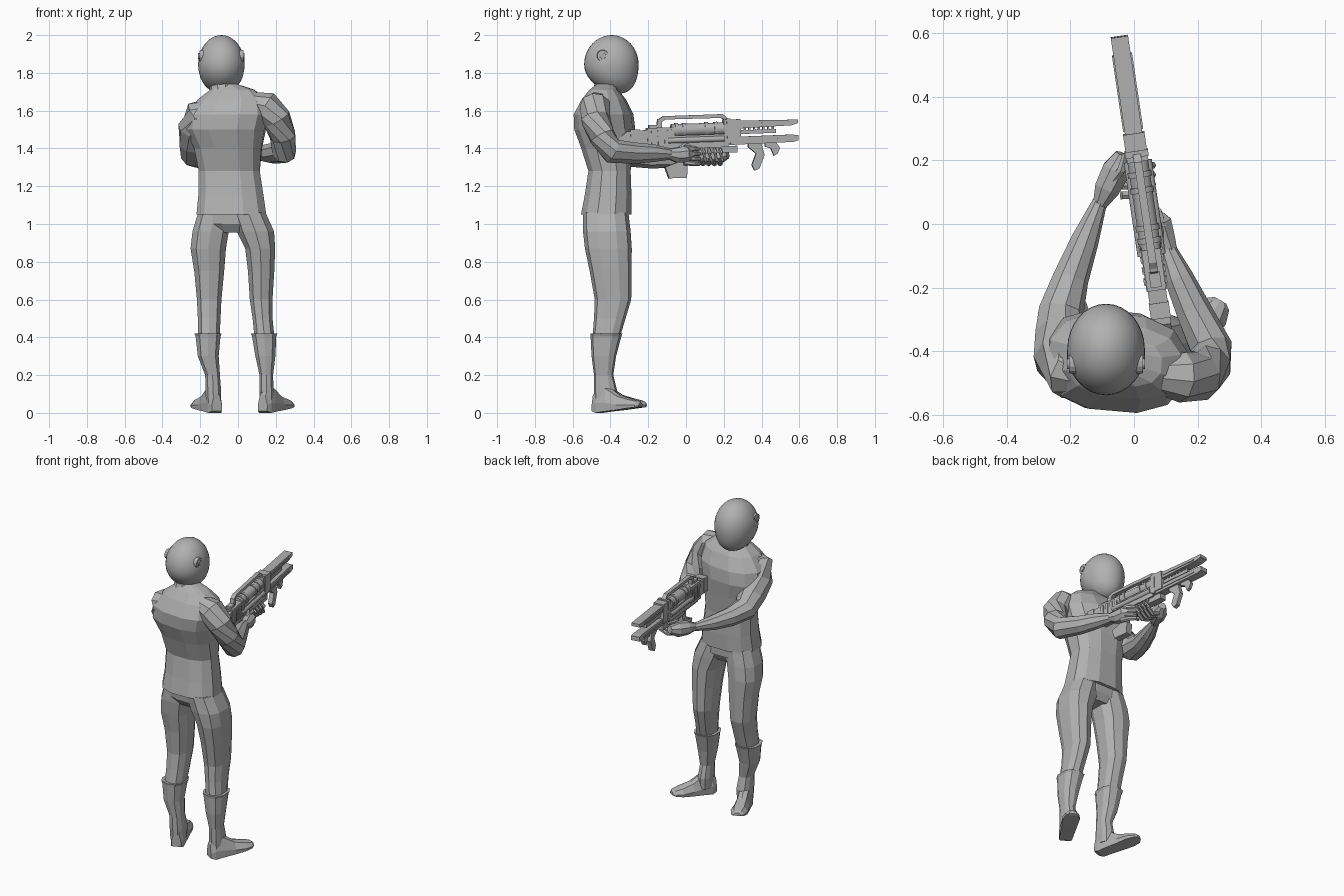
import bpy, bmesh, math
from mathutils import Vector, Matrix

cube = bpy.data.objects.get("Cube")
if cube:
    bpy.data.objects.remove(cube, do_unlink=True)

grey = bpy.data.materials.new("plain_grey")
grey.use_nodes = True
grey.diffuse_color = (0.44, 0.44, 0.44, 1)
grey.node_tree.nodes["Principled BSDF"].inputs["Base Color"].default_value = (0.44, 0.44, 0.44, 1)


def finish(name, bm, smooth=None, matrix=None):
    """Turn a bmesh into a named object."""
    bmesh.ops.recalc_face_normals(bm, faces=bm.faces)
    mesh = bpy.data.meshes.new(name)
    bm.to_mesh(mesh)
    bm.free()
    mesh.materials.append(grey)
    obj = bpy.data.objects.new(name, mesh)
    bpy.context.collection.objects.link(obj)
    if matrix:
        obj.matrix_world = matrix
    if smooth:
        bpy.ops.object.select_all(action='DESELECT')
        obj.select_set(True)
        bpy.context.view_layer.objects.active = obj
        bpy.ops.object.shade_smooth_by_angle(angle=math.radians(smooth))
    return obj


def loft(name, rings, smooth=None, matrix=None):
    """Skin a list of point rings and cap both ends."""
    bm = bmesh.new()
    loops = [[bm.verts.new(p) for p in ring] for ring in rings]
    for a, b in zip(loops, loops[1:]):
        for i in range(len(a)):
            j = (i + 1) % len(a)
            bm.faces.new((a[i], a[j], b[j], b[i]))
    bm.faces.new(loops[0])
    bm.faces.new(loops[-1])
    return finish(name, bm, smooth, matrix)


def level_ring(z, x0, x1, y0, y1, n=12, yaw=0, power=0.8):
    """Rounded horizontal cross-section from its extents."""
    c = Vector(((x0 + x1) / 2, (y0 + y1) / 2, z))
    turn = Matrix.Rotation(math.radians(yaw), 3, 'Z')
    pts = []
    for i in range(n):
        a = 2 * math.pi * (i + 0.5) / n
        x, y = (math.copysign(abs(f) ** power, f) for f in (math.cos(a), math.sin(a)))
        pts.append(c + turn @ Vector((x * (x1 - x0) / 2, y * (y1 - y0) / 2, 0)))
    return pts


def tube(name, path, radii, n=8, smooth=None, matrix=None):
    """Tapered limb along a path."""
    path = [Vector(p) for p in path]
    rings = []
    for k, p in enumerate(path):
        t = path[min(k + 1, len(path) - 1)] - path[max(k - 1, 0)]
        q = t.to_track_quat('Z', 'Y')
        ring = []
        for i in range(n):
            a = 2 * math.pi * (i + 0.5) / n
            ring.append(p + q @ Vector((math.cos(a), math.sin(a), 0)) * radii[k])
        rings.append(ring)
    return loft(name, rings, smooth, matrix)


# Torso, with the shoulders turned slightly
loft("jacket", [level_ring(*r[:5], yaw=r[5]) for r in (
    (1.05, -.225, .155, -.56, -.285, 0),
    (1.15, -.215, .14, -.54, -.285, 0),
    (1.28, -.213, .12, -.52, -.29, 0),
    (1.40, -.235, .13, -.555, -.28, -3),
    (1.50, -.285, .15, -.59, -.27, -5),
    (1.58, -.275, .17, -.593, -.28, -5),
    (1.66, -.215, .15, -.55, -.32, -5),
    (1.71, -.15, .09, -.51, -.36, -5),
    (1.74, -.135, .0, -.475, -.375, 0))])
tube("neck", [(-.08, -.435, 1.66), (-.087, -.41, 1.78)], [.075, .06], 10)
loft("pelvis", [level_ring(*r) for r in (
    (1.08, -.2, .135, -.53, -.305),
    (1.0, -.2, .15, -.525, -.305),
    (.955, -.14, .07, -.49, -.33))])

# Legs, boots and feet
LEG_Y = ((1.06, -.545, -.305), (.96, -.545, -.293), (.87, -.535, -.287), (.75, -.51, -.288),
         (.6, -.483, -.29), (.5, -.487, -.32), (.4, -.495, -.35))
BOOT_Y = ((.42, -.507, -.337), (.405, -.505, -.342), (.3, -.5, -.37),
          (.2, -.487, -.385), (.12, -.488, -.365), (.05, -.485, -.37))
# each: trouser extents, boot extents, forward shift of trouser back, heel, toe
LEGS = {
    "left": (((-.04, .15), (-.01, .195), (.035, .2), (.05, .195), (.06, .185), (.075, .185), (.085, .195)),
             ((.065, .212), (.072, .205), (.09, .2), (.112, .187), (.112, .19), (.115, .19)),
             0, (.13, -.485), (.272, -.24)),
    "right": (((-.215, -.03), (-.245, -.045), (-.255, -.06), (-.235, -.07), (-.22, -.085), (-.215, -.09), (-.215, -.095)),
              ((-.235, -.083), (-.227, -.09), (-.215, -.1), (-.175, -.094), (-.175, -.088), (-.17, -.09)),
              .035, (-.112, -.48), (-.22, -.215)),
}
for side, (thigh, boot, back, heel, toe) in LEGS.items():
    trouser = []
    for (z, a, b), x in zip(LEG_Y, thigh):
        trouser.append(level_ring(z, *x, a + back * min(1, (z - .4) / .4), b, n=10))
    loft(side + "_trouser_leg", trouser)
    loft(side + "_boot", [level_ring(z, *x, a, b, n=10) for (z, a, b), x in zip(BOOT_Y, boot)])
    heel, toe = Vector((*heel, 0)), Vector((*toe, 0))
    across = (toe - heel).normalized().cross(Vector((0, 0, 1)))
    sections = []
    for s, w, low, high in ((0, .028, .01, .1), (.1, .038, 0, .15), (.3, .042, .008, .14),
                            (.55, .045, .015, .095), (.8, .05, .025, .075), (.95, .038, .03, .065), (1, .02, .035, .055)):
        p = heel.lerp(toe, s)
        outline = ((-1, 0), (1, 0), (1.05, .35), (.6, .9), (0, 1), (-.6, .9), (-1.05, .35))
        sections.append([p + across * w * u + Vector((0, 0, low + (high - low) * v)) for u, v in outline])
    loft(side + "_foot", sections)

# Arms
tube("left_arm", [(.08, -.475, 1.64), (.145, -.48, 1.625), (.205, -.48, 1.555), (.238, -.445, 1.465),
                  (.242, -.39, 1.385), (.185, -.27, 1.375), (.14, -.17, 1.375), (.105, -.08, 1.37)],
     [.06, .082, .078, .07, .068, .057, .047, .029], 9)
tube("right_arm", [(-.14, -.475, 1.6), (-.2, -.47, 1.58), (-.23, -.42, 1.51), (-.23, -.355, 1.435),
                   (-.232, -.28, 1.37), (-.2, -.17, 1.35), (-.155, -.05, 1.345), (-.108, .07, 1.35)],
     [.06, .085, .088, .085, .073, .058, .045, .024], 9)

# Hands holding the rifle
tube("left_palm", [(.112, -.09, 1.37), (.092, -.05, 1.365), (.075, 0, 1.37), (.06, .03, 1.37)],
     [.028, .042, .048, .03], 8)
tube("right_palm", [(-.108, .06, 1.35), (-.085, .11, 1.355), (-.055, .17, 1.36), (-.035, .22, 1.37)],
     [.024, .043, .048, .025], 8)
for i in range(4):
    z = 1.325 + .026 * i
    tube(f"left_finger_{i + 1}", [(.09, -.01, z), (.075, .04, z - .005), (.045, .07, z - .005), (.015, .06, z)],
         [.014, .014, .012, .009], 6)
    y = .09 + .03 * i
    tube(f"right_finger_{i + 1}", [(-.04, y, 1.335), (.01, y, 1.318), (.05, y + .01, 1.34), (.058, y + .005, 1.375), (.045, y, 1.4)],
         [.014, .013, .013, .012, .008], 6)
tube("left_thumb", [(.09, -.04, 1.39), (.07, 0, 1.42), (.055, .04, 1.42)], [.015, .013, .009], 6)
tube("right_thumb", [(-.07, .13, 1.38), (-.04, .17, 1.405), (-.028, .22, 1.41)], [.016, .014, .01], 6)

# Helmet: rounded shell with a raised back and a forward chin
bm = bmesh.new()
bmesh.ops.create_uvsphere(bm, u_segments=32, v_segments=20, radius=1)
for v in bm.verts:
    x, y, z = v.co
    grow = 1.0 if y + .25 * z > -.1 else 1.03
    low = max(0, -z)
    v.co = (x * .122 * grow, y * .142 * grow + .035 * low ** 2, z * .155)
finish("helmet", bm, 40, Matrix.Translation((-.088, -.393, 1.845)))
for side, s in (("left", 1), ("right", -1)):
    hub = Vector((-.088, -.44, 1.89))
    for part, r, a, b in (("ear_disc", .034, .09, .116), ("ear_cap", .018, .1, .123)):
        tube(f"{side}_{part}", [hub + Vector((s * a, 0, 0)), hub + Vector((s * b, 0, 0))], [r, r * .9], 12)

# Rifle, built along its own axis then aimed
AIM = Matrix.Translation((.041, 0, 1.47)) @ Matrix.Rotation(math.radians(8.4), 4, 'Z') @ Matrix.Rotation(math.radians(2), 4, 'X')


def plate(name, outline, width, x=0):
    """Side outline (y, z) given thickness across the rifle."""
    loft(name, [[(x + s * width / 2, y, z) for y, z in outline] for s in (-1, 1)], None, AIM)


def block(name, y0, y1, z0, z1, width, x=0):
    plate(name, ((y0, z0), (y1, z0), (y1, z1), (y0, z1)), width, x)


def barrel(name, y0, y1, z, r, x=0):
    tube(name, [(x, y0, z), (x, y1, z)], [r, r], 12, smooth=35, matrix=AIM)


plate("stock", ((-.375, -.015), (-.35, -.045), (-.2, -.06), (-.2, .035), (-.32, .03)), .058)
block("stock_pad", -.3, -.25, -.055, .04, .063)
block("receiver", -.21, .22, -.07, .0, .065)
block("receiver_top", -.21, -.07, -.01, .045, .06)
block("lower_rail", -.02, .27, -.1, -.065, .045)
barrel("main_tube", -.08, .22, .028, .034)
for i, y in enumerate((-.06, -.02, .1, .15)):
    barrel(f"tube_band_{i + 1}", y, y + .018, .028, .039)
for s in (-1, 1):
    barrel("side_tube", -.1, .2, -.025, .015, s * .03)
    for i in range(4):
        block("receiver_rib", -.19 + .035 * i, -.17 + .035 * i, -.05, .03, .006, s * .034)
block("front_block", .2, .29, -.045, .075, .068)
block("front_collar", .215, .235, -.055, .08, .074)

# Carry handle
plate("handle_bar", ((-.15, .085), (-.12, .105), (.2, .105), (.235, .07), (.215, .07), (.19, .085), (-.11, .087), (-.135, .07)), .025)
plate("handle_rear_post", ((-.16, .03), (-.13, .03), (-.125, .095), (-.15, .09)), .025)
block("rear_sight", -.2, -.15, .045, .06, .035)

# Twin muzzle prongs with a thin core between
plate("upper_prong", ((.25, .025), (.56, .033), (.597, .043), (.597, .062), (.25, .068)), .055)
plate("lower_prong", ((.22, -.06), (.57, -.055), (.597, -.048), (.597, -.02), (.56, -.016), (.22, -.018)), .055)
block("prong_core", .27, .48, -.004, .016, .03)
for s in (-1, 1):
    block("prong_rail", .3, .54, .042, .052, .006, s * .029)
    block("prong_rail", .3, .54, -.043, -.033, .006, s * .029)
for i in range(7):
    block("cooling_fin", .31 + .025 * i, .32 + .025 * i, .014, .035, .02)

# Grips and magazine under the rifle
plate("front_grip", ((.33, -.075), (.37, -.11), (.345, -.17), (.36, -.2), (.385, -.19), (.415, -.12), (.4, -.055), (.33, -.055)), .028)
plate("front_bracket", ((.42, -.055), (.42, -.075), (.45, -.085), (.465, -.125), (.485, -.115), (.5, -.085), (.48, -.055)), .022)
plate("rear_grip", ((-.04, -.06), (.0, -.06), (-.01, -.17), (-.06, -.17)), .03)
plate("magazine", ((-.12, -.165), (-.1, -.225), (-.005, -.225), (.0, -.15), (-.05, -.14)), .045)
block("under_rail", -.2, -.02, -.09, -.065, .035)
